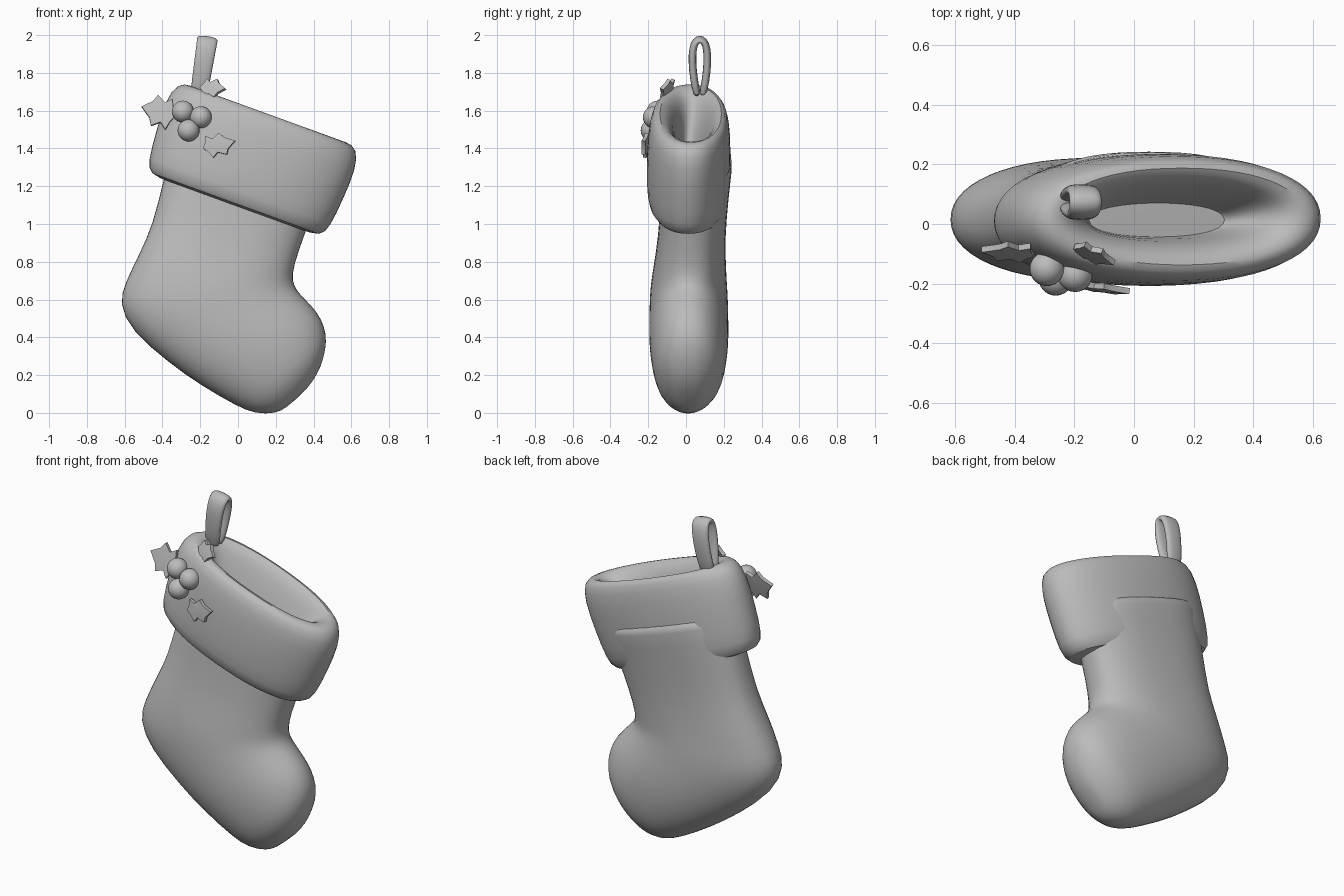
import bpy, bmesh, math
from mathutils import Vector

if "Cube" in bpy.data.objects:
    bpy.data.objects.remove(bpy.data.objects["Cube"])

grey = bpy.data.materials.new("plain grey")
grey.use_nodes = True
grey.diffuse_color = (0.5, 0.5, 0.5, 1)
grey.node_tree.nodes["Principled BSDF"].inputs["Base Color"].default_value = (0.5, 0.5, 0.5, 1)


def finish(bm, name, subdiv=0, angle=60):
    bmesh.ops.recalc_face_normals(bm, faces=bm.faces)
    mesh = bpy.data.meshes.new(name)
    bm.to_mesh(mesh)
    bm.free()
    obj = bpy.data.objects.new(name, mesh)
    bpy.context.collection.objects.link(obj)
    mesh.materials.append(grey)
    if subdiv:
        mod = obj.modifiers.new("smooth", "SUBSURF")
        mod.levels = mod.render_levels = subdiv
    bpy.ops.object.select_all(action="DESELECT")
    obj.select_set(True)
    bpy.context.view_layer.objects.active = obj
    bpy.ops.object.shade_smooth_by_angle(angle=math.radians(angle))


def ring(centre, axis_a, axis_b, power, count=28):
    """Superellipse of points around a centre."""
    points = []
    for i in range(count):
        t = 2 * math.pi * i / count
        c, s = math.cos(t), math.sin(t)
        a = math.copysign(abs(c) ** (2 / power), c)
        b = math.copysign(abs(s) ** (2 / power), s)
        points.append(centre + axis_a * a + axis_b * b)
    return points


def loft(name, rings):
    bm = bmesh.new()
    loops = [[bm.verts.new(p) for p in r] for r in rings]
    for low, high in zip(loops, loops[1:]):
        for i in range(len(low)):
            j = (i + 1) % len(low)
            bm.faces.new((low[i], low[j], high[j], high[i]))
    bm.faces.new(loops[0])
    bm.faces.new(loops[-1])
    finish(bm, name, 1)


# Sock: heel-side x, z, instep-side x, z, depth centre, half depth
sock = [
    (-.32, 1.49, .46, 1.22, .06, .187),
    (-.33, 1.46, .45, 1.19, .06, .187),
    (-.40, 1.23, .39, 1.04, .045, .18),
    (-.45, 1.00, .32, .85, .03, .178),
    (-.53, .83, .285, .73, .02, .192),
    (-.60, .69, .30, .67, .015, .203),
    (-.635, .58, .33, .63, .015, .208),
    (-.57, .435, .37, .59, .015, .21),
    (-.37, .265, .425, .53, .015, .212),
    (-.20, .145, .46, .46, .015, .205),
    (0, .03, .472, .38, .015, .185),
    (.09, -.005, .455, .29, .012, .15),
    (.20, -.005, .42, .20, .01, .09),
    (.26, .03, .36, .12, .01, .04),
]
rings = []
for xl, zl, xr, zr, yc, hy in sock:
    left, right = Vector((xl, yc, zl)), Vector((xr, yc, zr))
    power = 2.5 if zl > .8 else 2.15
    rings.append(ring((left + right) / 2, (right - left) / 2, Vector((0, hy, 0)), power))
loft("sock", rings)

# Cuff: half length, half depth, height along the tilted axis, depth centre
along = Vector((.94, 0, -.342))
up = Vector((.342, 0, .94))
cuff = [
    (.215, .045, -.07, .005),
    (.25, .06, .04, .015),
    (.32, .085, .16, .03),
    (.375, .12, .24, .03),
    (.44, .165, .272, .025),
    (.51, .2, .25, .02),
    (.54, .22, .15, .017),
    (.53, .224, -.03, .013),
    (.515, .218, -.19, .01),
    (.485, .195, -.25, .01),
    (.38, .14, -.255, .02),
]
middle = Vector((.07, 0, 1.335))
loft("cuff", [ring(middle + up * h + Vector((0, yc, 0)), along * a, Vector((0, b, 0)), 2.2)
              for a, b, h, yc in cuff])

# Hanging loop: a flat band following a teardrop path in depth and height
path = [(.062, 1.67), (.042, 1.76), (.032, 1.86), (.036, 1.93), (.05, 1.968), (.073, 1.981),
        (.097, 1.968), (.111, 1.93), (.115, 1.86), (.105, 1.76), (.085, 1.67)]
rings = []
for i, (y, z) in enumerate(path):
    y0, z0 = path[max(i - 1, 0)]
    y1, z1 = path[min(i + 1, len(path) - 1)]
    normal = Vector((0, z0 - z1, y1 - y0)).normalized()
    rise = (z - 1.67) / .32
    centre = Vector((-.21 + .05 * rise, y, z))
    rings.append(ring(centre, Vector((.046 + .01 * rise, 0, -.008)), normal * .021, 2.6, 12))
loft("hanging_loop", rings)

# Berries
for n, place in enumerate([(-.292, -.15, 1.595), (-.197, -.17, 1.565), (-.262, -.182, 1.495)]):
    bm = bmesh.new()
    bmesh.ops.create_uvsphere(bm, u_segments=24, v_segments=14, radius=.058)
    bmesh.ops.translate(bm, verts=bm.verts, vec=place)
    finish(bm, "berry_%d" % (n + 1))

# Holly leaves: spiky outline, as fractions of length and half width
spikes = [(.12, .4), (.2, .95), (.38, .6), (.62, .95), (.72, .5)]
outline = [(0, 0)] + spikes + [(1, 0)] + [(t, -w) for t, w in reversed(spikes)]


def leaf(name, base, tip, across, thick=.02):
    base, tip, across = Vector(base), Vector(tip), Vector(across)
    out = (tip - base).cross(across).normalized() * thick / 2
    bm = bmesh.new()
    sides = []
    for sign in (-1, 1):
        rim = [bm.verts.new(base + (tip - base) * t + across * w + out * sign) for t, w in outline]
        core = bm.verts.new((base + tip) / 2 + out * sign * 1.4)
        sides.append(rim)
        for i in range(len(rim)):
            bm.faces.new((rim[i], rim[(i + 1) % len(rim)], core))
    for i in range(len(outline)):
        j = (i + 1) % len(outline)
        bm.faces.new((sides[0][i], sides[0][j], sides[1][j], sides[1][i]))
    finish(bm, name, angle=35)


leaf("leaf_left", (-.33, -.1, 1.57), (-.51, -.085, 1.62), (.02, .025, .085))
leaf("leaf_top", (-.2, -.075, 1.72), (-.065, -.13, 1.715), (.01, .02, .05))
leaf("leaf_low", (-.185, -.205, 1.4), (-.015, -.225, 1.44), (-.022, .01, .06))
